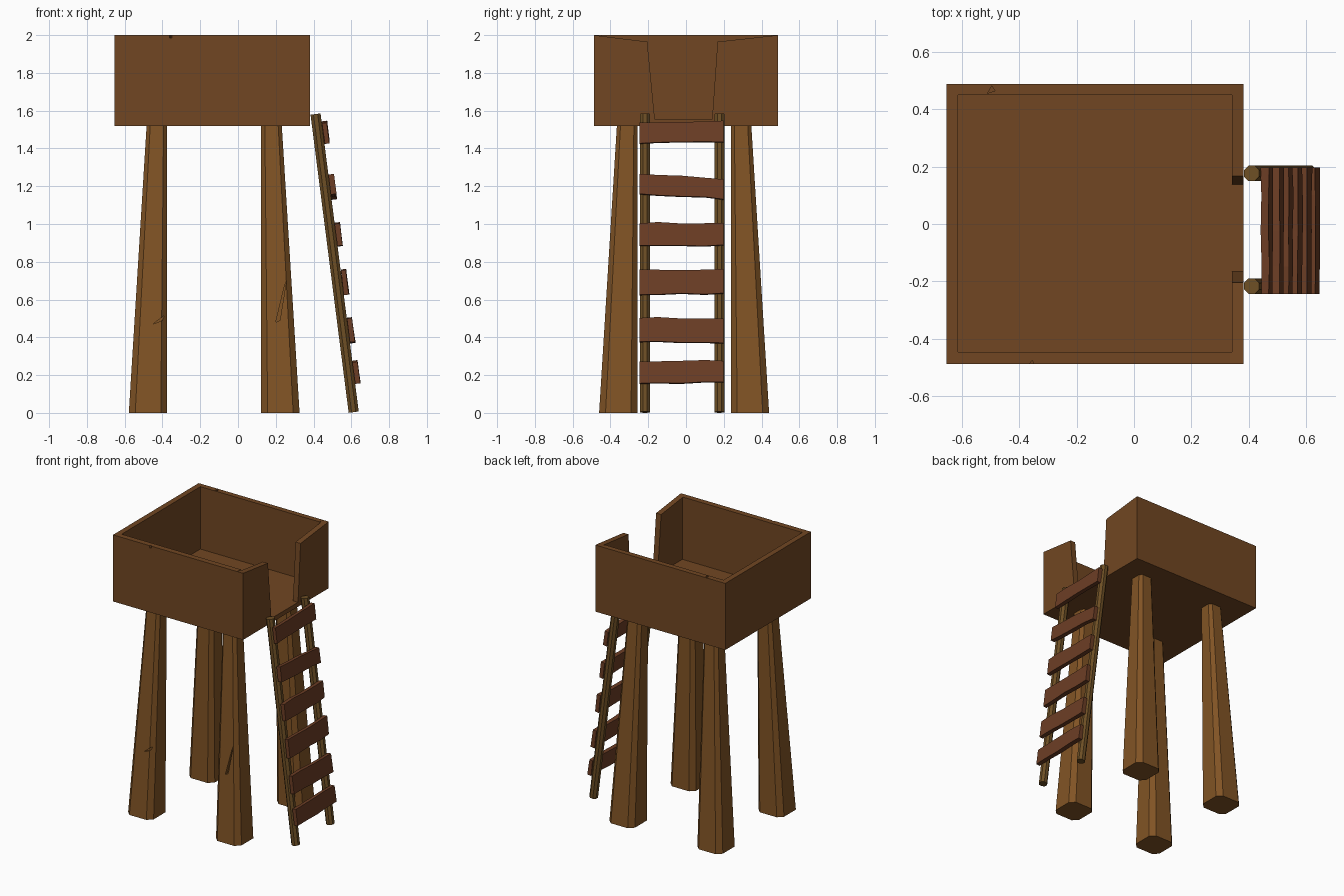
import bpy, bmesh, math, random
from mathutils import Vector

if "Cube" in bpy.data.objects:
    bpy.data.objects.remove(bpy.data.objects["Cube"])

random.seed(4)


def material(name, rgb):
    m = bpy.data.materials.new(name)
    m.diffuse_color = (*rgb, 1)
    m.use_nodes = True
    m.node_tree.nodes["Principled BSDF"].inputs["Base Color"].default_value = m.diffuse_color
    return m


BOX = material("box_wood", (0.165, 0.062, 0.016))
LEG = material("leg_wood", (0.22, 0.088, 0.018))
RAIL = material("rail_wood", (0.155, 0.078, 0.018))
PLANK = material("plank_wood", (0.15, 0.047, 0.018))


def loft(name, rings, mat=None):
    """Closed solid from a list of matching point rings."""
    bm = bmesh.new()
    vs = [[bm.verts.new(p) for p in r] for r in rings]
    n = len(vs[0])
    for lo, hi in zip(vs, vs[1:]):
        for i in range(n):
            bm.faces.new((lo[i], lo[(i + 1) % n], hi[(i + 1) % n], hi[i]))
    bm.faces.new(vs[0][::-1])
    bm.faces.new(vs[-1])
    bmesh.ops.recalc_face_normals(bm, faces=bm.faces)
    me = bpy.data.meshes.new(name)
    bm.to_mesh(me)
    bm.free()
    ob = bpy.data.objects.new(name, me)
    bpy.context.collection.objects.link(ob)
    if mat:
        me.materials.append(mat)
    return ob


def block(name, x0, x1, y0, y1, z0, z1, mat=None):
    return loft(name, [[(x0, y0, z), (x1, y0, z), (x1, y1, z), (x0, y1, z)]
                       for z in (z0, z1)], mat)


def cut(ob, cutter):
    m = ob.modifiers.new("cut", 'BOOLEAN')
    m.operation, m.solver, m.object = 'DIFFERENCE', 'EXACT', cutter
    bpy.context.view_layer.objects.active = ob
    bpy.ops.object.modifier_apply(modifier=m.name)
    bpy.data.objects.remove(cutter)


# Lookout box: hollow, with a flared doorway in the right wall
box = block("lookout_box", -0.655, 0.382, -0.488, 0.488, 1.52, 2.0, BOX)
cut(box, block("cavity", -0.615, 0.342, -0.447, 0.45, 1.55, 2.2))
door = [(-0.165, 1.552), (-0.205, 1.965), (-0.488, 2.0), (-0.6, 2.02), (-0.6, 2.1),
        (0.6, 2.1), (0.6, 2.02), (0.488, 2.0), (0.167, 1.965), (0.138, 1.552)]
cut(box, loft("doorway", [[(x, y, z) for y, z in door] for x in (0.335, 0.5)]))
# Small nicks in the rim
for x, y in ((-0.36, -0.49), (-0.5, 0.468)):
    cut(box, loft("nick", [[(x - .012, y - .012, z), (x + .014, y - .003, z),
                            (x + .004, y + .014, z)] for z in (1.985, 2.05)]))


# Legs: chamfered posts, vertical inside, tapering on the outer sides
def leg_ring(xi, yi, sx, sy, w, c, z):
    p = [(0, c), (c, 0), (w - c, 0), (w, c), (w, w - c), (w - c, w), (c, w), (0, w - c)]
    return [(xi + sx * a, yi + sy * b, z) for a, b in p]


legs = {}
for ys, sy, yi in (("front", -1, -0.257), ("back", 1, 0.237)):
    for xs, sx, xi in (("left", -1, -0.375), ("right", 1, 0.123)):
        name = f"{ys}_{xs}_leg"
        legs[name] = loft(name, [leg_ring(xi, yi, sx, sy, 0.203, 0.034, 0.0),
                                 leg_ring(xi, yi, sx, sy, 0.108, 0.019, 1.535)], LEG)

# Splits carved into the two front legs
cut(legs["front_right_leg"], loft("split", [[(0.2, y, 0.48), (0.222, y, 0.49),
                                             (0.256, y, 0.70), (0.243, y, 0.66)]
                                            for y in (-0.55, -0.405)]))
cut(legs["front_left_leg"], loft("split", [[(-0.45, y, 0.47), (-0.40, y, 0.49),
                                            (-0.385, y, 0.52)] for y in (-0.55, -0.415)]))


# Ladder rails leaning against the doorway
def rail_x(z):
    return 0.613 - 0.128 * z


tilt = Vector((rail_x(1.58) - rail_x(0.01), 0, 1.57)).normalized()
side = Vector((tilt.z, 0, -tilt.x))
for name, y in (("front_ladder_rail", -0.217), ("back_ladder_rail", 0.177)):
    rings = []
    for z in (0.004, 1.582):
        c = Vector((rail_x(z), y, z))
        rings.append([c + 0.029 * (side * math.cos(a) + Vector((0, 1, 0)) * math.sin(a))
                      for a in (math.tau * (i + .5) / 8 for i in range(8))])
    loft(name, rings, RAIL)

# Rough rungs: (centre z at front end, at back end, height)
rungs = [(0.21, 0.213, 0.117), (0.435, 0.425, 0.13), (0.685, 0.69, 0.13),
         (0.94, 0.94, 0.12), (1.207, 1.18, 0.105), (1.475, 1.483, 0.108)]
for k, (za, zb, h) in enumerate(rungs):
    ts = [0, 0.22, 0.5, 0.78, 1]
    low, high = [], []
    for t in ts:
        y, z = -0.245 + 0.443 * t, za + (zb - za) * t
        low.append((y, z - h / 2 + random.uniform(-.004, .004)))
        high.append((y, z + h / 2 + random.uniform(-.004, .004)))
    outline = low + high[::-1]
    zc = (za + zb) / 2
    rings = []
    for d in (0.027, 0.055):
        rings.append([Vector((rail_x(zc), y, zc)) + side * (d + random.uniform(-.002, .002))
                      + tilt * (z - zc) for y, z in outline])
    loft(f"ladder_rung_{k + 1}", rings, PLANK)
